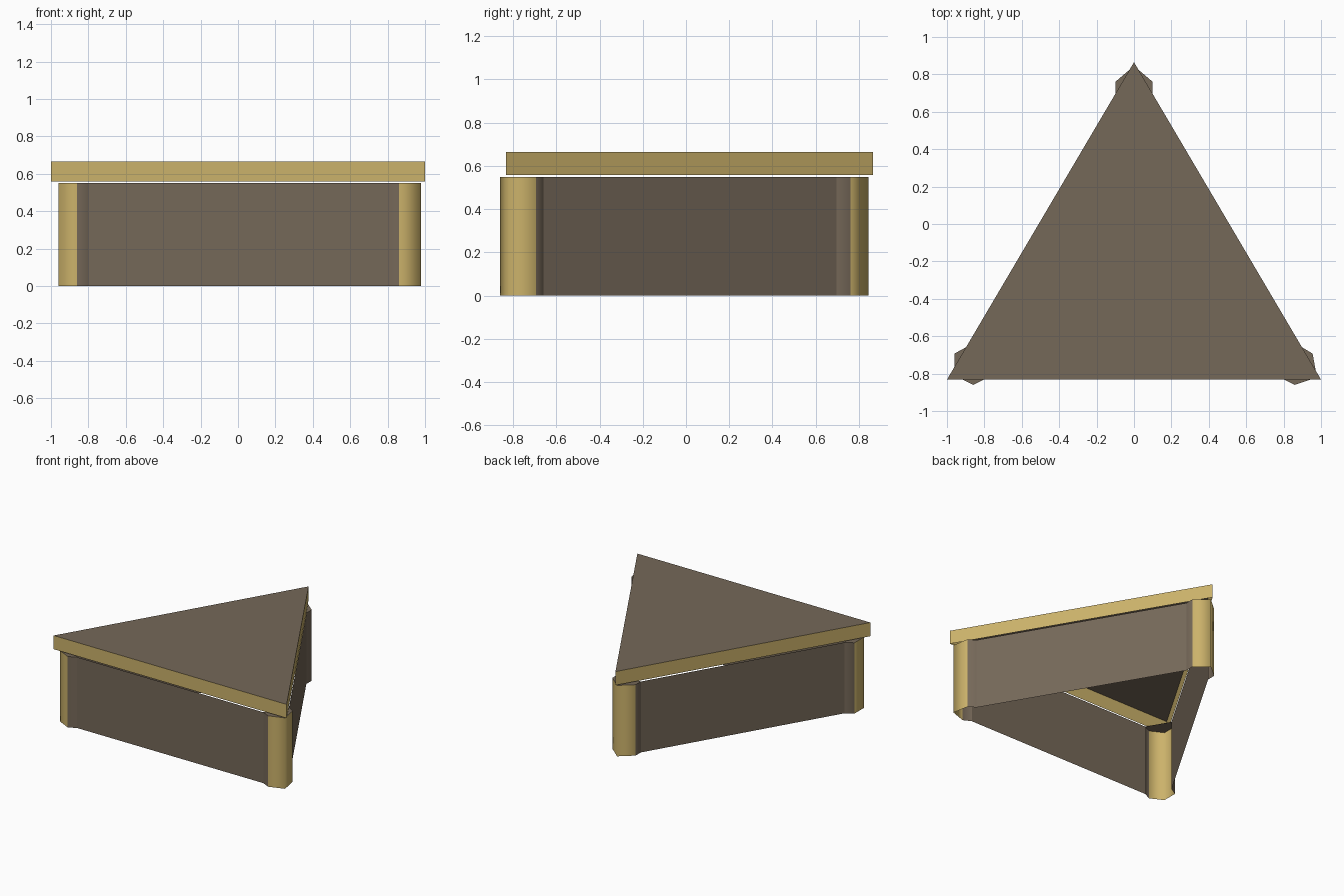
import bpy, bmesh

if "Cube" in bpy.data.objects:
    bpy.data.objects.remove(bpy.data.objects["Cube"])


def material(name, rgb):
    m = bpy.data.materials.new(name)
    m.diffuse_color = (*rgb, 1.0)
    m.use_nodes = True
    m.node_tree.nodes["Principled BSDF"].inputs["Base Color"].default_value = m.diffuse_color
    return m


TAN = material("tan", (0.60, 0.445, 0.145))
BROWN = material("dark brown", (0.178, 0.138, 0.098))


def shell(name, outline, z0, z1, side_mats, cap=True, closed=True, smooth=False):
    """Upright sheet along a counter-clockwise outline, open below, with an optional brown cap."""
    bm = bmesh.new()
    low = [bm.verts.new((x, y, z0)) for x, y in outline]
    high = [bm.verts.new((x, y, z1)) for x, y in outline]
    n = len(outline)
    for i in range(n if closed else n - 1):
        j = (i + 1) % n
        f = bm.faces.new((low[i], low[j], high[j], high[i]))
        f.material_index = side_mats[i]
        f.smooth = smooth
    if cap:  # own vertices keep the rim sharp
        f = bm.faces.new([bm.verts.new((x, y, z1)) for x, y in outline])
        f.material_index = 1
    me = bpy.data.meshes.new(name)
    bm.to_mesh(me)
    bm.free()
    me.materials.append(TAN)
    me.materials.append(BROWN)
    ob = bpy.data.objects.new(name, me)
    bpy.context.collection.objects.link(ob)
    return ob


# Triangular lid: tan rim, brown top, hollow underneath
shell("lid", [(-1, -0.832), (1, -0.832), (0, 0.865)], 0.559, 0.665, [0, 0, 0])

# Corner posts: two tan outer faces between brown flanks, open to the inside
posts = {
    "front_left_post": [(-0.90, -0.66), (-0.96, -0.693), (-0.96, -0.81),
                        (-0.86, -0.86), (-0.80, -0.83)],
    "front_right_post": [(0.80, -0.83), (0.86, -0.86), (0.978, -0.82),
                         (0.955, -0.693), (0.90, -0.66)],
    "back_post": [(0.10, 0.695), (0.10, 0.76), (0, 0.845),
                  (-0.10, 0.76), (-0.10, 0.695)],
}
for name, outline in posts.items():
    shell(name, outline, 0, 0.55, [1, 0, 0, 1], closed=False, smooth=True)

# Side walls: thin panels running from post to post
left, right, back = posts.values()
for name, a, b in (("front_wall", left, right), ("right_wall", right, back),
                   ("left_wall", back, left)):
    shell(name, [a[-1], b[0]], 0, 0.55, [1], cap=False, closed=False)
